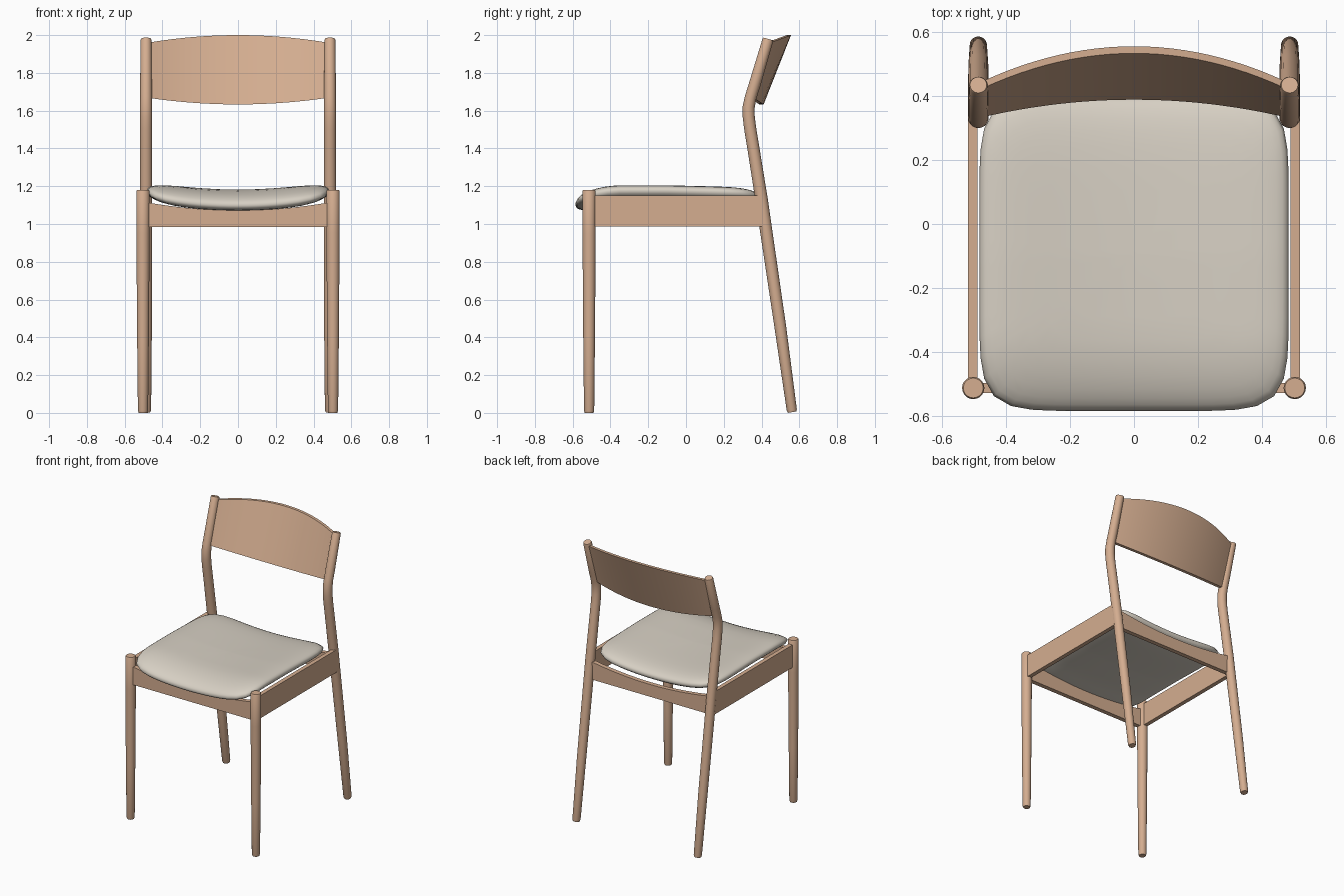
import bpy, bmesh, math
from mathutils import Vector

if "Cube" in bpy.data.objects:
    bpy.data.objects.remove(bpy.data.objects["Cube"])


def material(name, rgb):
    m = bpy.data.materials.new(name)
    m.diffuse_color = (*rgb, 1)
    m.use_nodes = True
    m.node_tree.nodes["Principled BSDF"].inputs["Base Color"].default_value = m.diffuse_color
    return m


WOOD = material("light wood", (0.66, 0.42, 0.28))
CREAM = material("cream upholstery", (0.68, 0.63, 0.55))


def finish(name, bm, mat, angle=40):
    bmesh.ops.recalc_face_normals(bm, faces=bm.faces)
    me = bpy.data.meshes.new(name)
    bm.to_mesh(me)
    bm.free()
    me.materials.append(mat)
    ob = bpy.data.objects.new(name, me)
    bpy.context.collection.objects.link(ob)
    bpy.ops.object.select_all(action='DESELECT')
    ob.select_set(True)
    bpy.context.view_layer.objects.active = ob
    bpy.ops.object.shade_smooth_by_angle(angle=math.radians(angle))
    return ob


def loft(name, rings, mat, angle=40):
    """Skin a list of closed point rings and cap both ends."""
    bm = bmesh.new()
    loops = [[bm.verts.new(p) for p in r] for r in rings]
    n = len(loops[0])
    for a, b in zip(loops, loops[1:]):
        for i in range(n):
            j = (i + 1) % n
            bm.faces.new((a[i], a[j], b[j], b[i]))
    bm.faces.new(loops[0])
    bm.faces.new(loops[-1])
    return finish(name, bm, mat, angle)


def leg(name, x, path, sides=20):
    """Round leg along (y, z, radius) points, rings square to the path."""
    rings = []
    for k, (y, z, r) in enumerate(path):
        a, b = path[max(k - 1, 0)], path[min(k + 1, len(path) - 1)]
        t = Vector((0, b[0] - a[0], b[1] - a[1])).normalized()
        side = Vector((0, t.z, -t.y))
        ring = []
        for i in range(sides):
            ang = 2 * math.pi * i / sides
            ring.append(Vector((x, y, z)) + r * (math.cos(ang) * Vector((1, 0, 0)) + math.sin(ang) * side))
        rings.append(ring)
    loft(name, rings, WOOD)


FRONT = [(-0.513, 0.0, 0.023), (-0.513, 0.012, 0.027), (-0.513, 0.4, 0.031), (-0.513, 0.95, 0.035),
         (-0.513, 1.174, 0.035), (-0.513, 1.181, 0.031)]
REAR = [(0.562, 0.004, 0.023), (0.56, 0.016, 0.027), (0.50, 0.45, 0.031), (0.40, 1.13, 0.033),
        (0.357, 1.40, 0.032), (0.339, 1.51, 0.032), (0.332, 1.57, 0.032), (0.332, 1.62, 0.032),
        (0.342, 1.67, 0.031), (0.364, 1.74, 0.031), (0.433, 1.973, 0.029), (0.435, 1.98, 0.026)]

for s, word in ((-1, "left"), (1, "right")):
    leg("front_leg_" + word, s * 0.503, FRONT)
    leg("rear_leg_" + word, s * 0.487, REAR)
    # side rail, its rear end leaning with the rear leg
    rings = [[(s * x, y, z) for y, z in ((-0.51, 0.988), (0.415, 0.988), (0.39, 1.152), (-0.51, 1.152))]
             for x in (0.489, 0.519)]
    loft("side_rail_" + word, rings, WOOD)

# cross rails with a dipped upper edge under the seat
for name, y in (("front_rail", -0.513), ("rear_rail", 0.405)):
    rings = []
    for i in range(17):
        x = -0.49 + 0.98 * i / 16
        top = 1.072 + 0.04 * (x / 0.47) ** 2
        rings.append([(x, y - 0.016, 0.983), (x, y + 0.016, 0.983), (x, y + 0.016, top), (x, y - 0.016, top)])
    loft(name, rings, WOOD)

# bowed, leaning backrest panel
rings = []
for i in range(25):
    x = -0.475 + 0.95 * i / 24
    c = 1 - (x / 0.475) ** 2
    low, high = (0.334 + 0.055 * c, 1.668 - 0.035 * c), (0.424 + 0.11 * c, 1.96 + 0.04 * c)
    rings.append([(x, *low), (x, low[0] + 0.022, low[1]), (x, high[0] + 0.022, high[1]), (x, *high)])
loft("backrest", rings, WOOD)

# padded seat: concentric rounded-square rings, dipped across and drooping at the front
RADII = [0.02, 0.2, 0.4, 0.55, 0.68, 0.78, 0.86, 0.92, 0.96, 0.985, 1.0]


def seat_ring(r, sign, n=64):
    ring = []
    for i in range(n):
        a = 2 * math.pi * i / n
        ca, sa = math.cos(a), math.sin(a)
        k = r / (abs(ca) ** 7 + abs(sa) ** 7) ** (1 / 7)
        x, y = 0.484 * k * ca, -0.0925 + 0.4925 * k * sa
        mid = 1.13 + 0.032 * (x / 0.4) ** 2
        mid -= 0.032 * max(0, (-y - 0.36) / 0.225) ** 1.5 + 0.012 * max(0, (y + 0.1) / 0.5)
        half = 0.052 * math.sqrt(max(0, 1 - r ** 6))
        ring.append((x, y, mid + sign * half))
    return ring


loft("seat_cushion", [seat_ring(r, 1) for r in RADII] + [seat_ring(r, -1) for r in RADII[-2::-1]], CREAM, 80)
